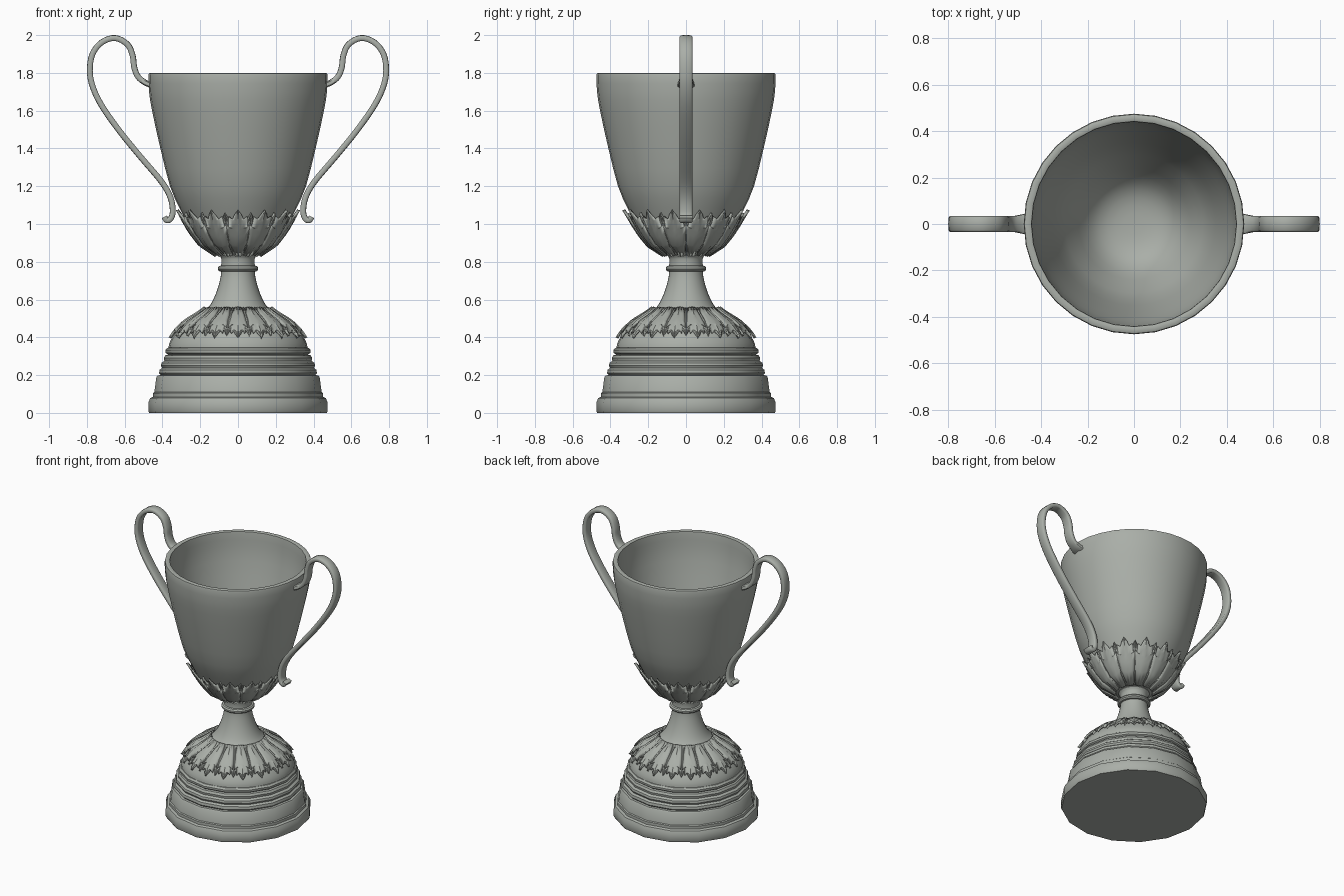
import bpy, bmesh, math
from mathutils import Vector

if "Cube" in bpy.data.objects:
    bpy.data.objects.remove(bpy.data.objects["Cube"])

metal = bpy.data.materials.new("grey_green_metal")
metal.diffuse_color = (0.40, 0.425, 0.39, 1)
metal.use_nodes = True
metal.node_tree.nodes["Principled BSDF"].inputs["Base Color"].default_value = metal.diffuse_color


def finish(name, bm, angle=35):
    bmesh.ops.remove_doubles(bm, verts=bm.verts, dist=1e-5)
    bmesh.ops.recalc_face_normals(bm, faces=bm.faces)
    me = bpy.data.meshes.new(name)
    bm.to_mesh(me)
    bm.free()
    ob = bpy.data.objects.new(name, me)
    bpy.context.collection.objects.link(ob)
    me.materials.append(metal)
    bpy.ops.object.select_all(action='DESELECT')
    ob.select_set(True)
    bpy.context.view_layer.objects.active = ob
    bpy.ops.object.shade_smooth_by_angle(angle=math.radians(angle))
    return ob


def lathe(name, prof, n):
    """Spin an (r, z) profile round the z axis; r = 0 closes an end."""
    bm = bmesh.new()
    rings = [[bm.verts.new((r * math.cos(2 * math.pi * i / n), r * math.sin(2 * math.pi * i / n), z))
              for i in range(n)] for r, z in prof if r > 0]
    for a, b in zip(rings, rings[1:]):
        for i in range(n):
            j = (i + 1) % n
            bm.faces.new((a[i], a[j], b[j], b[i]))
    bm.faces.new(rings[0])
    bm.faces.new(rings[-1])
    return finish(name, bm)


def smooth_path(pts, steps):
    """Catmull-Rom through 2D points."""
    p = [Vector(q) for q in pts]
    p = [2 * p[0] - p[1]] + p + [2 * p[-1] - p[-2]]
    out = []
    for a, b, c, d in zip(p, p[1:], p[2:], p[3:]):
        for k in range(steps):
            t = k / steps
            out.append(0.5 * (2 * b + (c - a) * t + (2 * a - 5 * b + 4 * c - d) * t * t
                              + (3 * b - a - 3 * c + d) * t ** 3))
    return out + [p[-2]]


# Stepped plinth, 16 sided
lathe("stepped_base", [
    (0.47, 0), (0.475, 0.01), (0.475, 0.055), (0.465, 0.078), (0.45, 0.085), (0.45, 0.105),
    (0.443, 0.11), (0.432, 0.19), (0.425, 0.198), (0.41, 0.2), (0.418, 0.21), (0.415, 0.228),
    (0.402, 0.238), (0.408, 0.25), (0.405, 0.265), (0.39, 0.275), (0.393, 0.29), (0.385, 0.305),
    (0.37, 0.308), (0.384, 0.318), (0.385, 0.332), (0.375, 0.344), (0.35, 0.348)], 16)

# Domed foot, stem and collar
foot = [(0.368, 0.345), (0.363, 0.37), (0.345, 0.405), (0.318, 0.44), (0.275, 0.48),
        (0.225, 0.51), (0.175, 0.54), (0.145, 0.575), (0.122, 0.62), (0.104, 0.67), (0.092, 0.72),
        (0.089, 0.748)]
lathe("foot_and_stem", smooth_path(foot, 2) + [
    (0.1, 0.75), (0.107, 0.758), (0.107, 0.768), (0.1, 0.777), (0.089, 0.78),
    (0.087, 0.815), (0.092, 0.825), (0.1, 0.835), (0.1, 0.85)], 32)

# Hollow bowl
bowl = [(0.09, 0.835), (0.15, 0.857), (0.2, 0.9), (0.237, 0.95), (0.267, 1.0), (0.31, 1.085),
        (0.36, 1.2), (0.411, 1.4), (0.455, 1.6), (0.471, 1.7), (0.475, 1.785)]
inner = [(0.44, 1.785), (0.434, 1.7), (0.42, 1.6), (0.376, 1.4), (0.325, 1.2), (0.27, 1.08),
         (0.21, 0.97), (0.15, 0.91), (0.08, 0.885), (0.01, 0.88)]
lathe("bowl", smooth_path(bowl, 2) + [(0.472, 1.797), (0.465, 1.8), (0.449, 1.8), (0.442, 1.797)]
      + smooth_path(inner, 2), 32)


def radius_at(prof, z):
    for (r0, z0), (r1, z1) in zip(prof, prof[1:]):
        if z0 <= z <= z1:
            return r0 + (r1 - r0) * (z - z0) / (z1 - z0)
    return prof[-1][0]


# Leaf rows: position at midrib, position at edge, half width at edge
SERRATED = [(0, 0, .55), (.2, .25, .72), (.38, .5, .9), (.48, .68, 1.0), (.55, .62, .72),
            (.66, .84, .74), (.74, .79, .42), (.86, .9, .26), (1, 1, 0)]


def leaf_ring(name, prof, z0, z1, n, width, lift, curl, phase=0.0):
    """Ring of serrated leaves wrapped over a lathe profile, root z0 to tip z1."""
    bm = bmesh.new()
    for k in range(n):
        ang = 2 * math.pi * (k + phase) / n - math.pi / 2
        grid = []
        for tm, te, w in SERRATED:
            row = []
            for c in (-1, -.6, -.25, 0, .25, .6, 1):
                t = tm + (te - tm) * abs(c)
                z = z0 + (z1 - z0) * t
                r = radius_at(prof, z)
                slope = (radius_at(prof, z + .01) - radius_at(prof, z - .01)) / .02
                nrm = Vector((1, -slope)).normalized()
                # raised midrib and side ribs, tip curling outwards
                off = lift + curl * t * t + {0: .009, .25: .002, .6: .006, 1: -.003}[abs(c)] * (1 - .5 * t)
                root = radius_at(prof, z0 + (z1 - z0) * .7)
                a = ang + c * w * width / max(r, root * .75)
                rr = r + nrm.x * off
                row.append(bm.verts.new((rr * math.cos(a), rr * math.sin(a), z + nrm.y * off)))
            grid.append(row)
        for a, b in zip(grid, grid[1:]):
            for i in range(6):
                bm.faces.new((a[i], a[i + 1], b[i + 1], b[i]))
    ob = finish(name, bm, 50)
    for f in ob.data.polygons:      # make every leaf face outwards
        if f.normal.dot(Vector((f.center.x, f.center.y, 0))) < 0:
            f.flip()
    mod = ob.modifiers.new("thickness", 'SOLIDIFY')
    mod.thickness = 0.012
    mod.offset = -1
    return ob


# Leaves cupping the bowl, and leaves hanging over the foot
leaf_ring("bowl_leaves_front", bowl, 0.845, 1.085, 14, 0.066, 0.012, 0.014)
leaf_ring("bowl_leaves_back", bowl, 0.845, 1.065, 14, 0.05, 0.005, 0.01, 0.5)
leaf_ring("foot_leaves_front", foot, 0.55, 0.39, 18, 0.052, 0.012, 0.006)
leaf_ring("foot_leaves_back", foot, 0.55, 0.405, 18, 0.04, 0.006, 0.004, 0.5)

# Flat scrolled handles
PATH = [(0.46, 1.735), (0.495, 1.75), (0.53, 1.78), (0.55, 1.83), (0.558, 1.89), (0.585, 1.95),
        (0.65, 1.984), (0.72, 1.962), (0.77, 1.9), (0.784, 1.81), (0.768, 1.725), (0.72, 1.625),
        (0.625, 1.49), (0.515, 1.355), (0.405, 1.225), (0.357, 1.14), (0.345, 1.065),
        (0.358, 1.026), (0.378, 1.02), (0.39, 1.038)]


def handle(name, side):
    bm = bmesh.new()
    pts = smooth_path(PATH, 4)
    rings = []
    for i, p in enumerate(pts):
        d = (pts[min(i + 1, len(pts) - 1)] - pts[max(i - 1, 0)]).normalized()
        nx, nz = -d.y, d.x
        flare = 1 + 0.35 * max(0, 1 - i / 6)
        sec = [(-.034, -.009), (-.027, -.015), (0, -.012), (.027, -.015),
               (.034, -.009), (.034, .009), (.027, .015), (0, .016), (-.027, .015), (-.034, .009)]
        rings.append([bm.verts.new((side * (p.x + nx * h), y * flare, p.y + nz * h)) for y, h in sec])
    for a, b in zip(rings, rings[1:]):
        for i in range(len(a)):
            j = (i + 1) % len(a)
            bm.faces.new((a[i], a[j], b[j], b[i]))
    bm.faces.new(rings[0])
    bm.faces.new(rings[-1])
    return finish(name, bm, 50)


handle("handle_right", 1)
handle("handle_left", -1)
